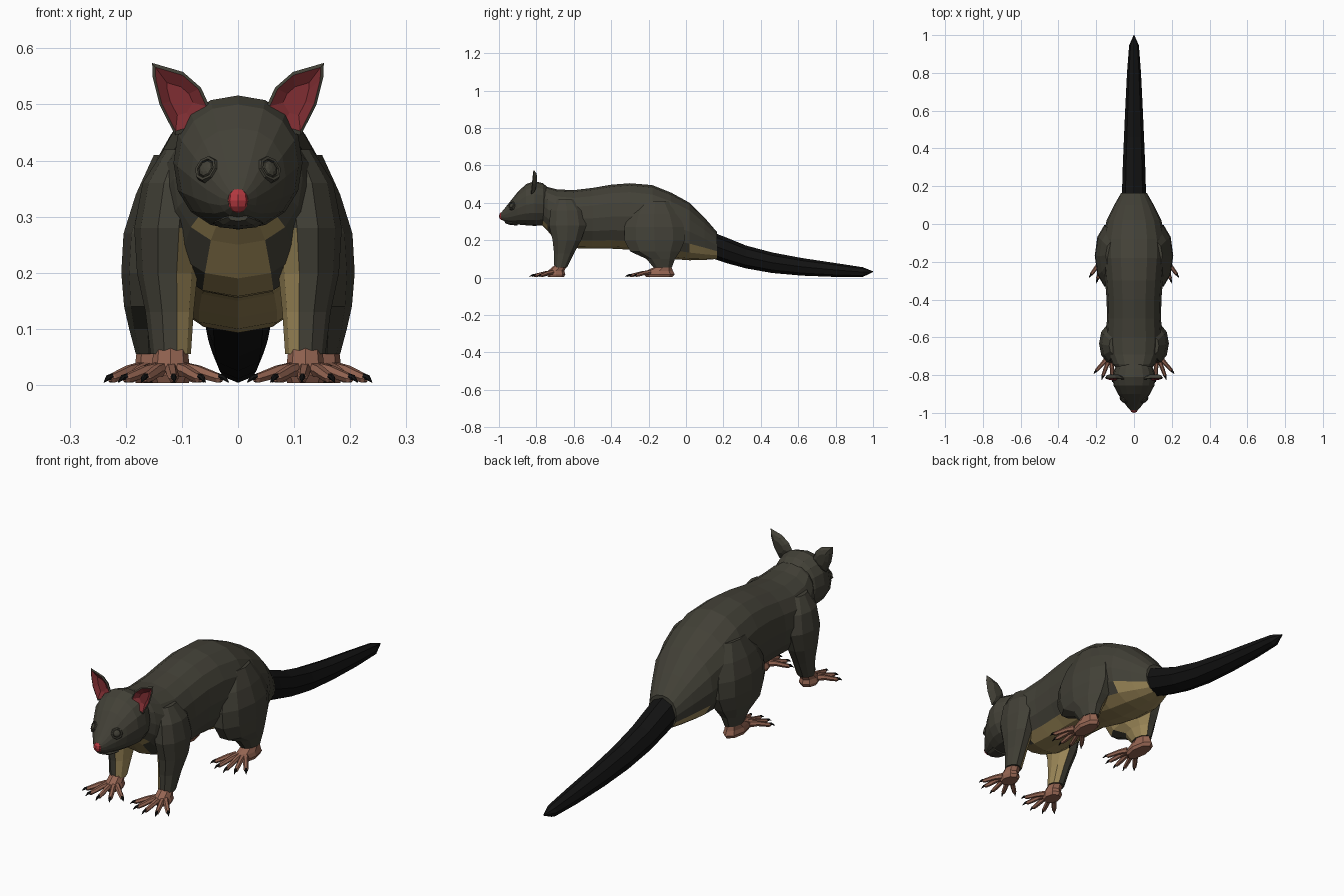
import bpy, bmesh
from math import sin, cos, pi, radians
from mathutils import Vector, Matrix

default = bpy.data.objects.get("Cube")
if default:
    bpy.data.objects.remove(default)


def material(name, rgb):
    m = bpy.data.materials.new(name)
    m.use_nodes = True
    m.diffuse_color = (*rgb, 1)
    bsdf = m.node_tree.nodes["Principled BSDF"]
    bsdf.inputs["Base Color"].default_value = (*rgb, 1)
    bsdf.inputs["Roughness"].default_value = 0.9
    return m


FUR = material("dark_fur", (0.055, 0.052, 0.038))
CREAM = material("cream_fur", (0.34, 0.25, 0.1))
BLACK = material("black", (0.006, 0.006, 0.006))
SKIN = material("foot_skin", (0.3, 0.13, 0.085))
RED = material("ear_red", (0.2, 0.025, 0.03))
PINK = material("nose_red", (0.45, 0.04, 0.05))


def finish(name, bm, mats, pick=None):
    """Turn a bmesh into an object; pick(face) gives the material slot."""
    bmesh.ops.recalc_face_normals(bm, faces=bm.faces)
    bm.normal_update()
    if pick:
        for f in bm.faces:
            f.material_index = pick(f)
    me = bpy.data.meshes.new(name)
    bm.to_mesh(me)
    bm.free()
    for m in mats:
        me.materials.append(m)
    ob = bpy.data.objects.new(name, me)
    bpy.context.collection.objects.link(ob)
    return ob


def skin_rings(bm, rings):
    """Bridge equal rings of points and cap both ends."""
    loops = [[bm.verts.new(p) for p in r] for r in rings]
    n = len(loops[0])
    for a, b in zip(loops, loops[1:]):
        for i in range(n):
            j = (i + 1) % n
            bm.faces.new((a[i], a[j], b[j], b[i]))
    bm.faces.new(loops[0])
    bm.faces.new(loops[-1])


def power(v, e):
    return abs(v) ** e * (1 if v > 0 else -1)


def cross_section(y, top, bottom, half, n, e=0.9):
    """Rounded upright section of a part that runs along y."""
    mid, tall = (top + bottom) / 2, (top - bottom) / 2
    turn = [2 * pi * i / n for i in range(n)]
    return [(half * power(cos(t), e), y, mid + tall * power(sin(t), e)) for t in turn]


def loft_y(name, sections, n, mats, pick=None, e=0.9):
    bm = bmesh.new()
    skin_rings(bm, [cross_section(*s, n, e) for s in sections])
    return finish(name, bm, mats, pick)


# Torso: y, top, bottom, half width
def torso_slot(f):
    c = f.calc_center_median()
    limit = 0.055 if c.y < -0.58 else 0.11
    return 1 if f.normal.z < -0.3 and abs(c.x) < limit and c.z < 0.33 else 0


loft_y("torso", [
    (-0.79, 0.49, 0.30, 0.07), (-0.74, 0.485, 0.25, 0.115),
    (-0.69, 0.472, 0.19, 0.14), (-0.6, 0.468, 0.158, 0.15),
    (-0.5, 0.48, 0.155, 0.143), (-0.4, 0.497, 0.155, 0.145),
    (-0.3, 0.505, 0.15, 0.153), (-0.18, 0.495, 0.12, 0.165),
    (-0.08, 0.455, 0.1, 0.165), (0.02, 0.40, 0.093, 0.145),
    (0.1, 0.32, 0.095, 0.105), (0.165, 0.245, 0.1, 0.068)],
    16, [FUR, CREAM], torso_slot)

# Head
head = loft_y("head", [
    (-0.73, 0.475, 0.31, 0.07), (-0.765, 0.505, 0.28, 0.103),
    (-0.81, 0.516, 0.277, 0.115), (-0.855, 0.5, 0.28, 0.108),
    (-0.9, 0.458, 0.284, 0.085), (-0.94, 0.408, 0.29, 0.057),
    (-0.97, 0.37, 0.3, 0.034), (-0.988, 0.348, 0.312, 0.018)],
    16, [FUR])

# Tail with a ridge above and below
loft_y("tail", [
    (0.15, 0.24, 0.1, 0.064), (0.22, 0.213, 0.077, 0.062),
    (0.32, 0.172, 0.05, 0.059), (0.46, 0.135, 0.025, 0.053),
    (0.62, 0.105, 0.011, 0.046), (0.8, 0.078, 0.004, 0.037),
    (0.945, 0.056, 0.004, 0.026), (1.0, 0.034, 0.03, 0.002)],
    8, [BLACK], e=1.0)

# Nose
bm = bmesh.new()
bmesh.ops.create_uvsphere(bm, u_segments=8, v_segments=6, radius=0.022,
                          matrix=Matrix.Translation((0, -0.981, 0.329)) @ Matrix.Diagonal((0.95, 0.87, 1, 1)))
finish("nose", bm, [PINK])

# Mouth: narrow lower lip
loft_y("lower_lip", [(-0.9, 0.3, 0.278, 0.045), (-0.945, 0.302, 0.283, 0.035),
                     (-0.968, 0.306, 0.292, 0.018)], 8, [FUR])


def leg(name, side, sections):
    """Limb from rings: z, centre x, centre y, half width, half depth."""
    n = 10
    rings = [[(side * (cx + rx * cos(2 * pi * i / n)), cy + ry * sin(2 * pi * i / n), z)
              for i in range(n)] for z, cx, cy, rx, ry in sections]
    bm = bmesh.new()
    skin_rings(bm, rings)
    finish(name, bm, [FUR, CREAM],
           lambda f: 1 if f.normal.x * side < -0.6 and f.calc_center_median().z < 0.26 else 0)


def toe(bm, root, angle, length, side):
    """Arched toe ending in a hooked claw."""
    d = Vector((side * sin(angle), -cos(angle), 0))
    across = Vector((-d.y, d.x, 0))

    def ring(t, z, r, n=6):
        c = root + d * length * t
        c.z = z
        return [c + across * r * cos(2 * pi * i / n) + Vector((0, 0, r * sin(2 * pi * i / n)))
                for i in range(n)]

    skin_rings(bm, [ring(0, 0.028, 0.014), ring(0.32, 0.025, 0.011),
                    ring(0.55, 0.018, 0.0105), ring(0.78, 0.012, 0.009), ring(0.84, 0.011, 0.005)])
    before = len(bm.faces)
    skin_rings(bm, [ring(0.78, 0.015, 0.006), ring(0.9, 0.013, 0.005), ring(1, 0.005, 0.001)])
    bm.faces.ensure_lookup_table()
    for f in bm.faces[before:]:
        f.material_index = 1


def foot(name, side, x, heel, palm, ankle, angles, length):
    """Foot sole with five fanned toes."""
    bm = bmesh.new()
    n = 8
    rings = []
    for z, grow in ((0.004, 0.85), (0.018, 1), (0.036, 0.88)):
        mid, half = (heel + palm) / 2, (heel - palm) / 2
        rings.append([(side * (x + 0.038 * grow * cos(2 * pi * i / n)),
                       mid + half * grow * sin(2 * pi * i / n), z) for i in range(n)])
    rings.append([(side * (x + 0.03 * cos(2 * pi * i / n)),
                   ankle + 0.034 * sin(2 * pi * i / n), 0.066) for i in range(n)])
    skin_rings(bm, rings)
    for k, a in enumerate(angles):
        root = Vector((side * (x + 0.012 * (k - 2)), palm + 0.03, 0))
        toe(bm, root, radians(a), length * (0.88, 1, 1.04, 1, 0.88)[k], side)
    finish(name, bm, [SKIN, BLACK])


def ear(name, side):
    """Cupped leaf-shaped ear, red inside."""
    outline = [(0.05, 0.495), (0.066, 0.53), (0.098, 0.558), (0.153, 0.574),
               (0.152, 0.548), (0.14, 0.5), (0.112, 0.445), (0.075, 0.455)]
    centre = Vector((0.105, 0.51))

    def ring(scale, shift):
        pts = [centre + (Vector(p) - centre) * scale for p in outline]
        return [(side * p.x, -0.825 + 0.1 * (p.y - 0.46) + shift, p.y) for p in pts]

    bm = bmesh.new()
    skin_rings(bm, [ring(0.45, 0.022), ring(0.8, 0.014), ring(1, 0),
                    ring(0.88, -0.003), ring(0.45, 0.012)])
    bm.faces.ensure_lookup_table()
    inner = set(bm.faces[24:32]) | {bm.faces[-1]}
    finish(name, bm, [FUR, RED], lambda f: 1 if f in inner else 0)


def eye(name, side):
    """Octagonal lid around a small ball, seated on the head."""
    hit, at, normal, _ = head.ray_cast(Vector((side * 0.056, -2, 0.385)), Vector((0, 1, 0)))
    place = Matrix.Translation(at) @ normal.to_track_quat("Z", "Y").to_matrix().to_4x4()
    bm = bmesh.new()
    rings = [[place @ Vector((r * cos(pi * i / 4), r * sin(pi * i / 4), h)) for i in range(8)]
             for r, h in ((0.026, -0.008), (0.023, 0.004), (0.018, 0.004), (0.017, -0.002))]
    skin_rings(bm, rings)
    bmesh.ops.create_uvsphere(bm, u_segments=8, v_segments=6, radius=0.0165,
                              matrix=place @ Matrix.Diagonal((1, 1, 0.5, 1)))
    finish(name, bm, [FUR])


# Paired parts
bpy.context.view_layer.update()
for word, side in (("left", 1), ("right", -1)):
    leg(word + "_front_leg", side, [
        (0.42, 0.1, -0.645, 0.032, 0.05), (0.36, 0.115, -0.637, 0.055, 0.092),
        (0.28, 0.124, -0.633, 0.061, 0.105), (0.2, 0.126, -0.637, 0.054, 0.08),
        (0.13, 0.122, -0.652, 0.043, 0.056), (0.055, 0.12, -0.67, 0.036, 0.036)])
    leg(word + "_hind_leg", side, [
        (0.41, 0.105, -0.165, 0.045, 0.08), (0.34, 0.12, -0.17, 0.062, 0.14),
        (0.27, 0.13, -0.17, 0.074, 0.168), (0.2, 0.135, -0.168, 0.073, 0.17),
        (0.14, 0.14, -0.165, 0.063, 0.14), (0.1, 0.146, -0.135, 0.048, 0.08),
        (0.055, 0.148, -0.125, 0.034, 0.052)])
    foot(word + "_front_foot", side, 0.12, -0.645, -0.745, -0.67, (-50, -25, -3, 20, 42), 0.118)
    foot(word + "_hind_foot", side, 0.15, -0.06, -0.225, -0.115, (-36, -16, 2, 18, 36), 0.125)
    ear(word + "_ear", side)
    eye(word + "_eye", side)
